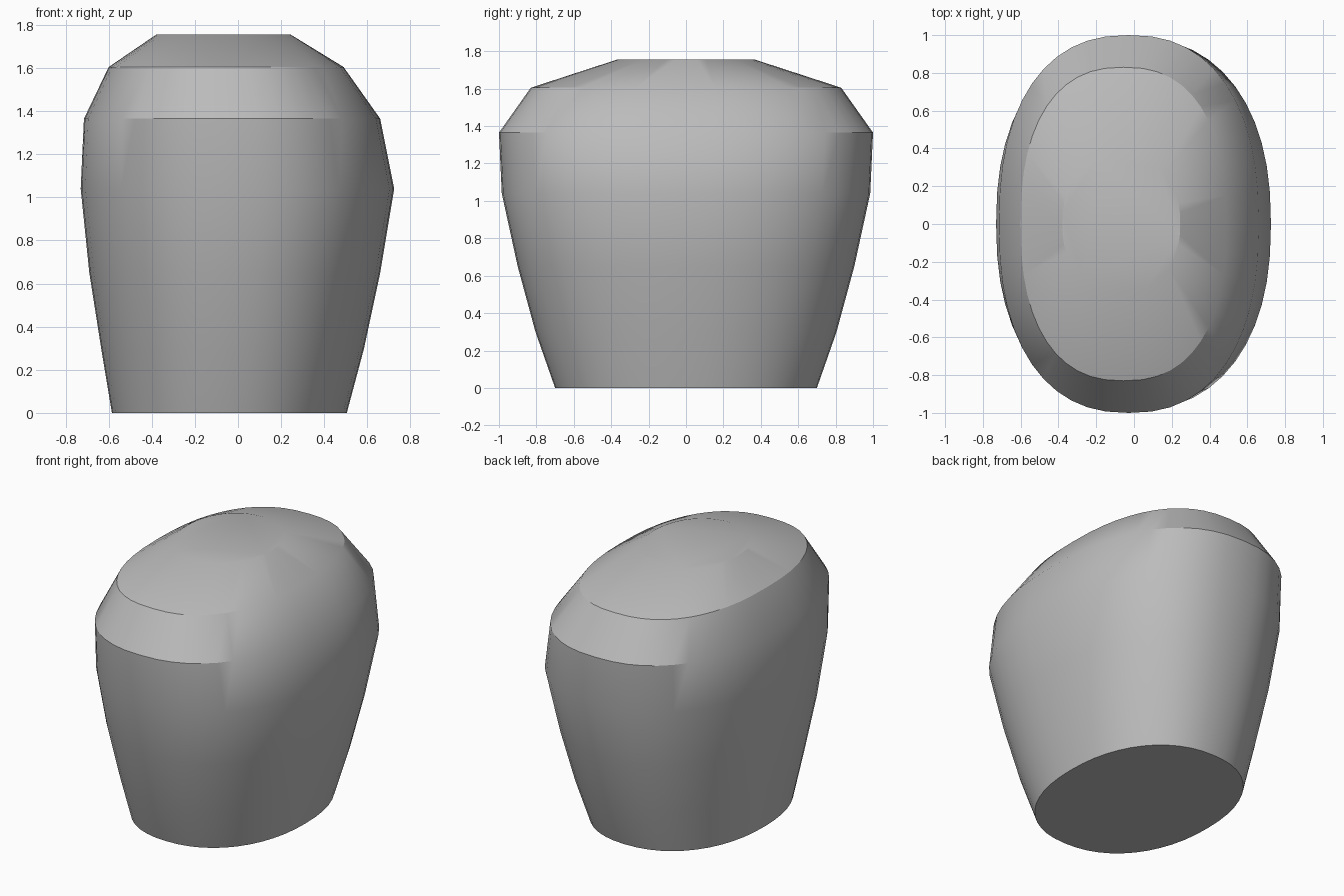
import bpy, bmesh, math

cube = bpy.data.objects.get("Cube")
if cube:
    bpy.data.objects.remove(cube, do_unlink=True)

SEGMENTS = 48

# Profile rings: height, left-hand x, right-hand x, half depth, roundness
RINGS = [
    (0.00, -0.585, 0.505, 0.70, 2.2),
    (0.30, -0.635, 0.585, 0.805, 2.2),
    (0.65, -0.69, 0.66, 0.90, 2.25),
    (1.04, -0.73, 0.725, 0.985, 2.3),
    (1.365, -0.715, 0.66, 1.00, 2.35),
    (1.605, -0.60, 0.49, 0.83, 2.4),
    (1.755, -0.38, 0.245, 0.37, 2.2),
]


def rounded(value, power):
    return math.copysign(abs(value) ** (2 / power), value)


def add_ring(bm, z, x_min, x_max, depth, power):
    centre, half = (x_min + x_max) / 2, (x_max - x_min) / 2
    ring = []
    for i in range(SEGMENTS):
        a = math.tau * i / SEGMENTS
        ring.append(bm.verts.new((centre + half * rounded(math.cos(a), power),
                                  depth * rounded(math.sin(a), power), z)))
    return ring


# Solid body lofted through the rings, closed at both ends
bm = bmesh.new()
rings = [add_ring(bm, *r) for r in RINGS]
for low, high in zip(rings, rings[1:]):
    for i in range(SEGMENTS):
        j = (i + 1) % SEGMENTS
        bm.faces.new((low[i], low[j], high[j], high[i]))
bm.faces.new(rings[0][::-1])
bm.faces.new(rings[-1])
mesh = bpy.data.meshes.new("body")
bm.to_mesh(mesh)
bm.free()
body = bpy.data.objects.new("body", mesh)
bpy.context.collection.objects.link(body)

# Plain grey finish
grey = bpy.data.materials.new("plain grey")
grey.use_nodes = True
colour = (0.5, 0.5, 0.5, 1)
grey.diffuse_color = colour
grey.node_tree.nodes["Principled BSDF"].inputs["Base Color"].default_value = colour
mesh.materials.append(grey)

# Smooth sides with crisp shoulder edges
bpy.ops.object.select_all(action='DESELECT')
body.select_set(True)
bpy.context.view_layer.objects.active = body
bpy.ops.object.shade_smooth_by_angle(angle=math.radians(30))
